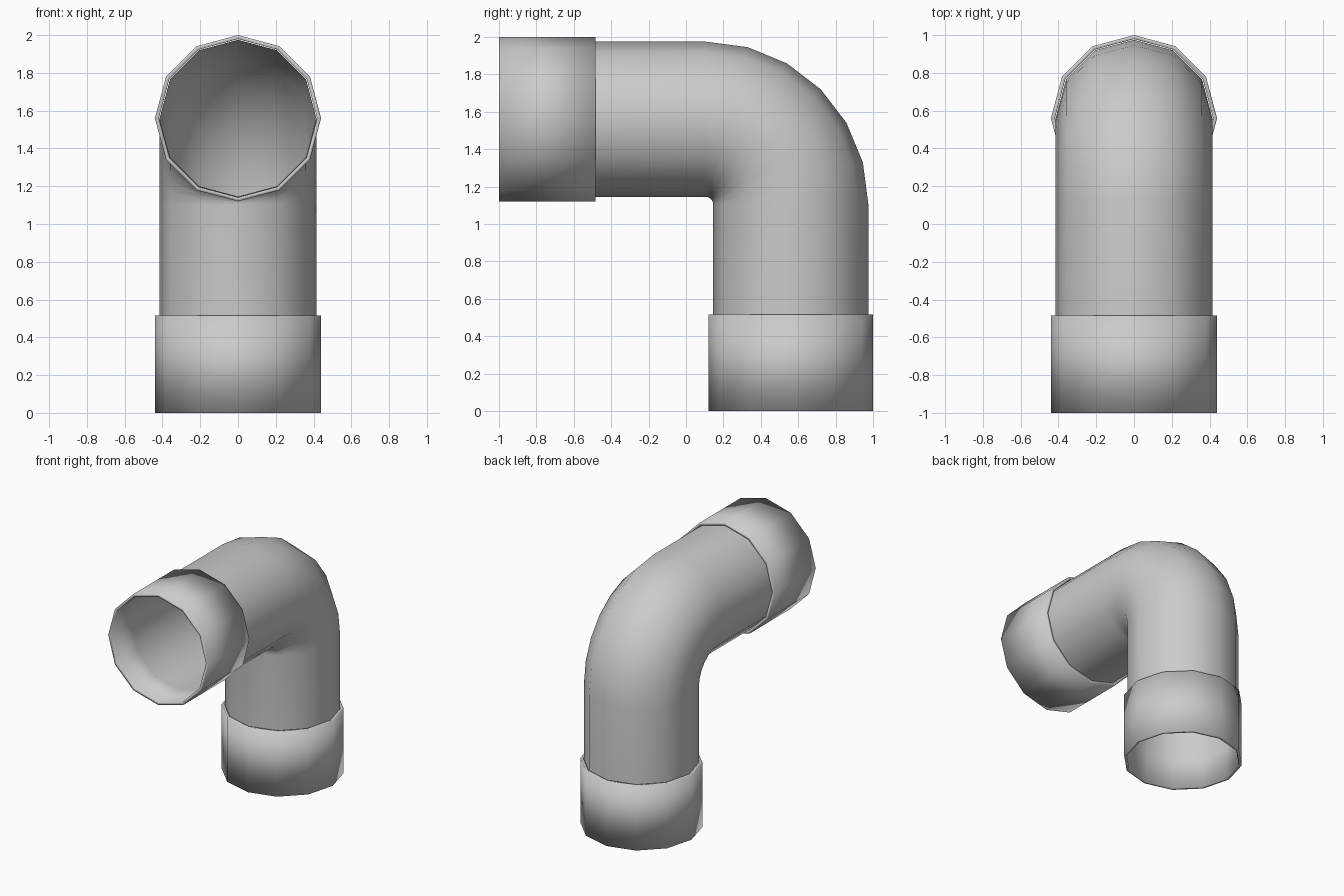
import bpy, bmesh
from math import sin, cos, pi, radians
from mathutils import Vector

SIDES = 12
PIPE_R, COLLAR_R, BORE_R = 0.415, 0.44, 0.419
AXIS_Y, AXIS_Z = 0.56, 1.56      # vertical leg's y, horizontal leg's z
BEND = 0.455                     # bend radius of the centre line
COLLAR_LEN, PIPE_INSET = 0.515, 0.26

cube = bpy.data.objects.get("Cube")
if cube:
    bpy.data.objects.remove(cube)

grey = bpy.data.materials.new("pipe grey")
grey.use_nodes = True
colour = (0.6, 0.6, 0.6, 1)
grey.diffuse_color = colour
grey.node_tree.nodes["Principled BSDF"].inputs["Base Color"].default_value = colour


def ring(bm, centre, tilt, radius):
    """Ring across a path tilted from up (0) to forward (90 degrees)."""
    side, across = Vector((1, 0, 0)), Vector((0, cos(tilt), sin(tilt)))
    return [bm.verts.new(centre + radius * (side * cos(a) + across * sin(a)))
            for a in (2 * pi * i / SIDES for i in range(SIDES))]


def skin(name, sections, closed=False):
    """Join consecutive (centre, tilt, radius) rings into one smooth shell."""
    bm = bmesh.new()
    rings = [ring(bm, *s) for s in sections]
    pairs = list(zip(rings, rings[1:]))
    if closed:
        pairs.append((rings[-1], rings[0]))
    for low, high in pairs:
        for i in range(SIDES):
            j = (i + 1) % SIDES
            bm.faces.new((low[i], low[j], high[j], high[i]))
    for f in bm.faces:
        f.smooth = True
    mesh = bpy.data.meshes.new(name)
    bm.to_mesh(mesh)
    bm.free()
    mesh.materials.append(grey)
    obj = bpy.data.objects.new(name, mesh)
    bpy.context.collection.objects.link(obj)


# Elbow pipe: vertical leg, quarter bend, horizontal leg
pivot = Vector((0, AXIS_Y - BEND, AXIS_Z - BEND))
path = [(Vector((0, AXIS_Y, PIPE_INSET)), 0, PIPE_R)]
for step in range(7):
    t = radians(15 * step)
    path.append((pivot + BEND * Vector((0, cos(t), sin(t))), t, PIPE_R))
path.append((Vector((0, PIPE_INSET - 1, AXIS_Z)), pi / 2, PIPE_R))
skin("elbow_pipe", path)


# Socket collars: hollow sleeves over both pipe ends
def collar(name, mouth, inward, tilt):
    back = mouth + inward * COLLAR_LEN
    # Order runs mouth bore, mouth rim, back rim, back bore
    parts = [(mouth, BORE_R), (mouth, COLLAR_R), (back, COLLAR_R), (back, BORE_R)]
    if tilt:
        parts.reverse()
    skin(name, [(c, tilt, r) for c, r in parts[::-1 if tilt else 1]], closed=True)


collar("bottom_collar", Vector((0, AXIS_Y, 0)), Vector((0, 0, 1)), 0)
collar("front_collar", Vector((0, -1, AXIS_Z)), Vector((0, 1, 0)), pi / 2)

# Consistent outward normals on the closed sleeves
for name in ("bottom_collar", "front_collar"):
    mesh = bpy.data.objects[name].data
    bm = bmesh.new()
    bm.from_mesh(mesh)
    bmesh.ops.recalc_face_normals(bm, faces=bm.faces)
    bm.to_mesh(mesh)
    bm.free()
